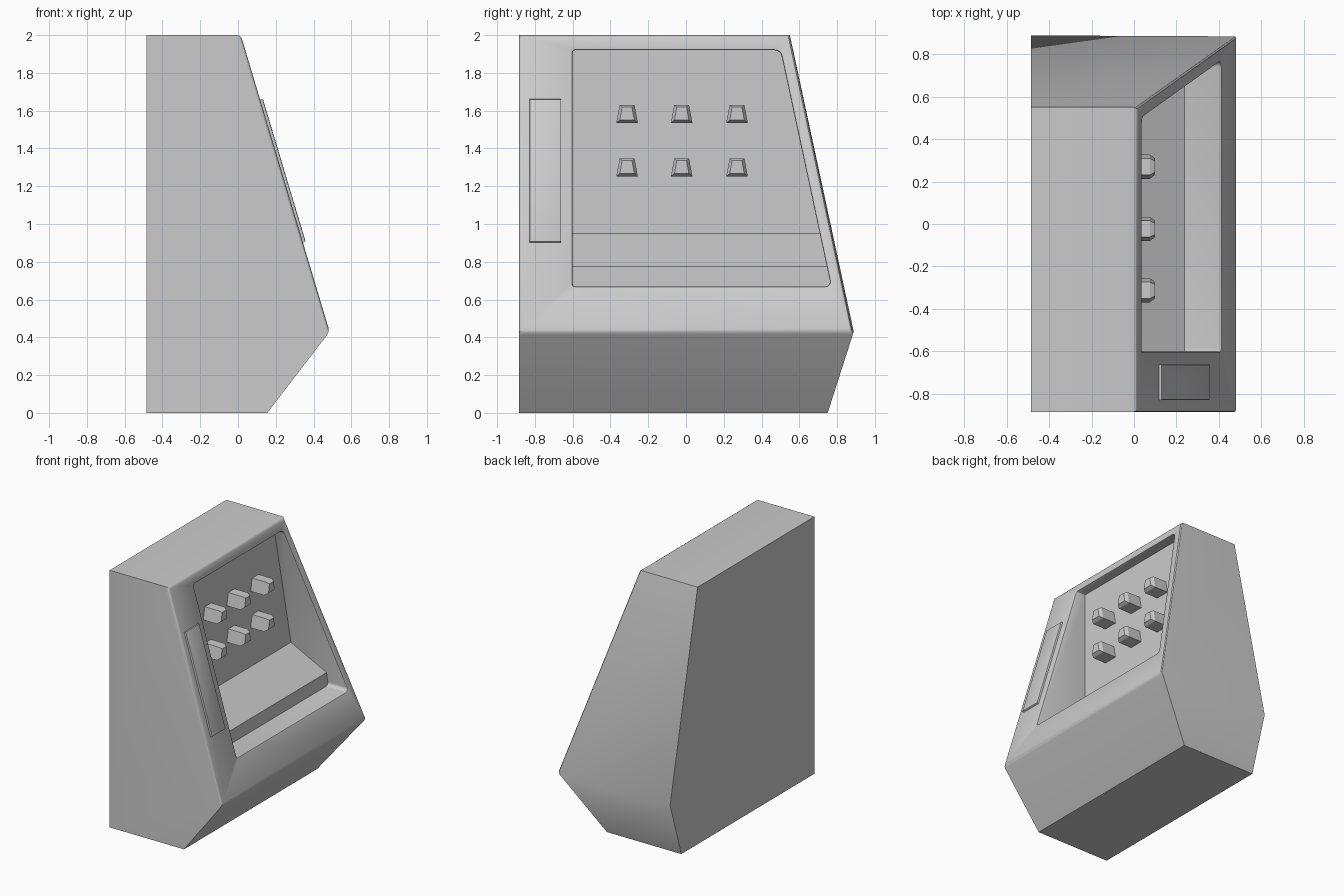
import bpy, bmesh, math
from mathutils import Vector, Matrix

if "Cube" in bpy.data.objects:
    bpy.data.objects.remove(bpy.data.objects["Cube"])

SLOPE = 0.47 / 1.57                 # slant of the front panel
TILT = math.atan(SLOPE)
NORMAL = Vector((math.cos(TILT), 0, math.sin(TILT)))


def finish(name, bm):
    bmesh.ops.recalc_face_normals(bm, faces=bm.faces)
    me = bpy.data.meshes.new(name)
    bm.to_mesh(me)
    bm.free()
    ob = bpy.data.objects.new(name, me)
    bpy.context.collection.objects.link(ob)
    return ob


def loft(bm, rings):
    """Closed solid through rings with equal point counts."""
    vs = [[bm.verts.new(p) for p in r] for r in rings]
    n = len(vs[0])
    for a, b in zip(vs, vs[1:]):
        for i in range(n):
            j = (i + 1) % n
            bm.faces.new((a[i], a[j], b[j], b[i]))
    bm.faces.new(vs[0][::-1])
    bm.faces.new(vs[-1])


def smooth(ob, angle=32):
    bpy.ops.object.select_all(action='DESELECT')
    ob.select_set(True)
    bpy.context.view_layer.objects.active = ob
    bpy.ops.object.shade_smooth_by_angle(angle=math.radians(angle))


def level(z, x1, y1):
    return [(-.485, -.885, z), (x1, -.885, z), (x1, y1, z), (-.485, y1, z)]


# cabinet shell, flared out to the belt line and tapering above it
bm = bmesh.new()
loft(bm, [level(0, .155, .75), level(.43, .485, .888), level(2, .015, .55)])
cabinet = finish("cabinet", bm)

# pocket cutter with rounded corners
bm = bmesh.new()
outline = [(-.6, .67), (.768, .67), (.5, 1.92), (-.6, 1.92)]
loft(bm, [[(x, y, z) for y, z in outline] for x in (-.04, .8)])
for y_sign, r in ((1, .03), (-1, .012)):
    edges = [e for e in bm.edges
             if abs(e.verts[0].co.x - e.verts[1].co.x) > .5
             and e.verts[0].co.y * y_sign > 0]
    bmesh.ops.bevel(bm, geom=edges, offset=r, segments=4, profile=.5,
                    affect='EDGES')
cutter = finish("pocket_cutter", bm)
cutter.hide_render = True

mod = cabinet.modifiers.new("pocket", 'BOOLEAN')
mod.operation = 'DIFFERENCE'
mod.solver = 'EXACT'
mod.object = cutter
bpy.context.view_layer.objects.active = cabinet
bpy.ops.object.modifier_apply(modifier=mod.name)
bpy.data.objects.remove(cutter)

# soften the outer rim of the slanted panel and the lip of the pocket
bm = bmesh.new()
bm.from_mesh(cabinet.data)
bm.normal_update()
rim = [e for e in bm.edges if len(e.link_faces) == 2 and
       sum(f.normal.dot(NORMAL) > .999 for f in e.link_faces) == 1]
outer = [e for e in rim if all(abs(f.normal.x) > .001 or
         f.calc_center_median().y < -.88 or f.calc_center_median().z > 1.99
         or f.calc_center_median().y > .6 and f.calc_area() > .9
         for f in e.link_faces)]
lip = [e for e in rim if e not in outer]
bmesh.ops.bevel(bm, geom=lip, offset=.01, segments=2, profile=.5,
                affect='EDGES', clamp_overlap=False)
bmesh.ops.bevel(bm, geom=[e for e in outer if e.is_valid], offset=.02,
                segments=3, profile=.5, affect='EDGES', clamp_overlap=False)
bm.to_mesh(cabinet.data)
bm.free()
smooth(cabinet)

# sloping ledge across the bottom of the pocket, ends sunk into the walls
profile = [(-.06, .65), (.24, .65), (.24, .775), (-.04, .95), (-.06, .95)]
bm = bmesh.new()
loft(bm, [[(x, -.61, z) for x, z in profile],
          [(x, .775 - (z - .67) * .2144, z) for x, z in profile]])
finish("pocket_ledge", bm)


# wedge-shaped buttons: two rows of three
def trapezoid(x, y, z, top, bottom, lo, hi):
    return [(x, y - bottom, z + lo), (x, y + bottom, z + lo),
            (x, y + top, z + hi), (x, y - top, z + hi)]


for row, z in enumerate((1.583, 1.3)):
    for col, y in enumerate((-.312, -.023, .27)):
        bm = bmesh.new()
        loft(bm, [trapezoid(-.06, y, z, .039, .057, -.048, .048),
                  trapezoid(.075, y, z, .039, .057, -.048, .048),
                  trapezoid(.1, y, z, .026, .038, -.032, .036)])
        finish(f"button_{row}_{col}", bm)

# raised side plate on the slanted panel
bm = bmesh.new()
bmesh.ops.create_cube(bm, size=1, matrix=Matrix.Diagonal((.03, .168, .79, 1)))
bmesh.ops.bevel(bm, geom=[e for e in bm.edges
                          if all(v.co.x > 0 for v in e.verts)],
                offset=.007, segments=2, profile=.5, affect='EDGES')
plate = finish("side_plate", bm)
plate.location = (.485 - .85 * SLOPE, -.745, 1.28)
plate.rotation_euler = (0, -TILT, 0)
smooth(plate)
